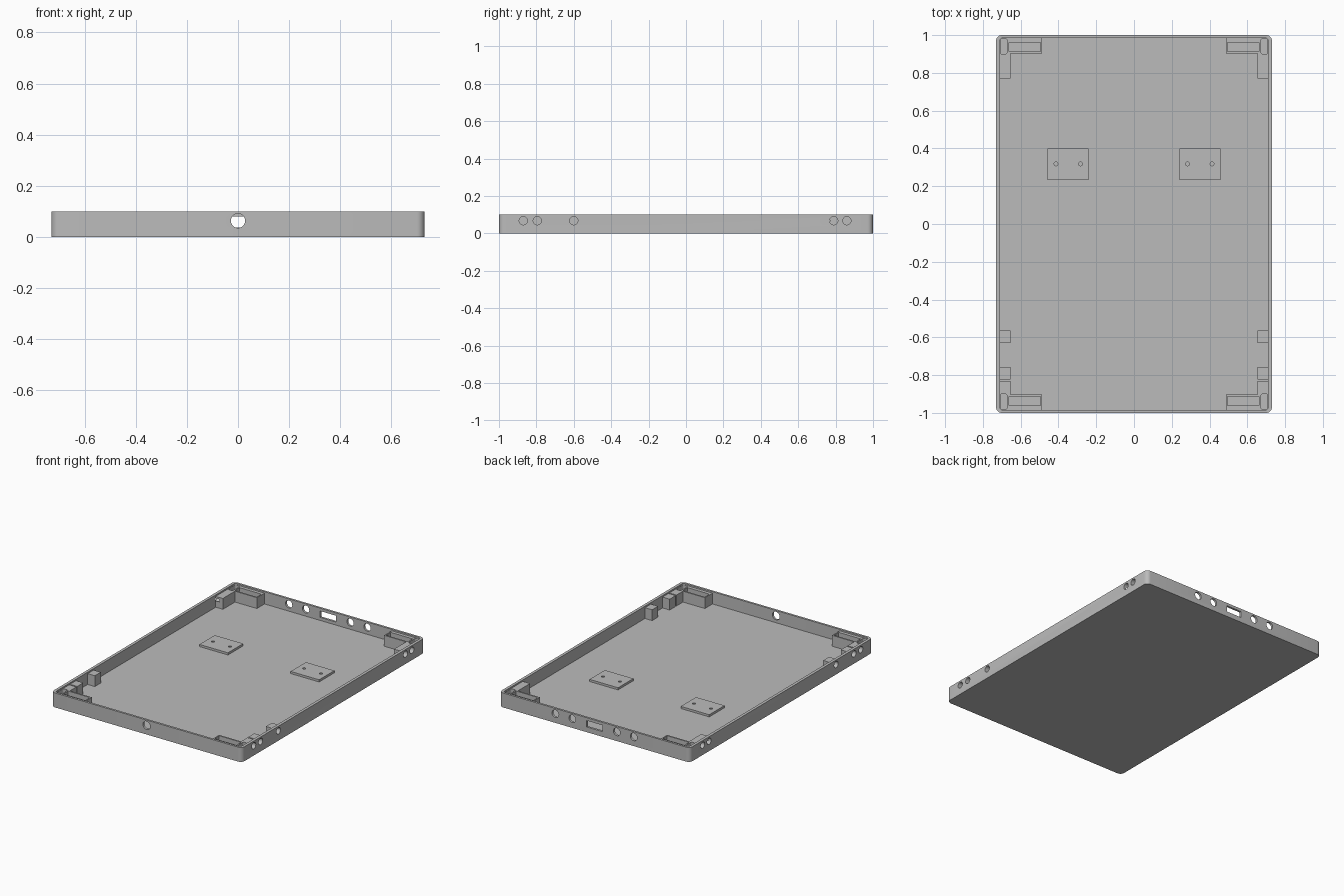
import bpy, bmesh, math
from mathutils import Matrix

if "Cube" in bpy.data.objects:
    bpy.data.objects.remove(bpy.data.objects["Cube"], do_unlink=True)

HX, HY, H = 0.73, 1.0, 0.10        # half width, half length, height
WX, WY = 0.71, 0.985               # inner wall faces
FLOOR, LEDGE = 0.015, 0.09         # floor top, mounting block top

grey = bpy.data.materials.new("plain grey")
grey.use_nodes = True
colour = (0.5, 0.5, 0.5, 1)
grey.diffuse_color = colour
grey.node_tree.nodes["Principled BSDF"].inputs["Base Color"].default_value = colour


def prism(bm, x0, x1, y0, y1, z0, z1, r=0.0, seg=6):
    """Upright box with optional rounded vertical corners."""
    pts = []
    corners = [(x1 - r, y1 - r), (x0 + r, y1 - r), (x0 + r, y0 + r), (x1 - r, y0 + r)]
    for i, (cx, cy) in enumerate(corners):
        for k in range(seg + 1 if r else 1):
            a = math.pi / 2 * (i + k / seg)
            pts.append((cx + r * math.cos(a), cy + r * math.sin(a), z0))
    face = bm.faces.new([bm.verts.new(p) for p in pts])
    top = bmesh.ops.extrude_face_region(bm, geom=[face])["geom"]
    verts = [v for v in top if isinstance(v, bmesh.types.BMVert)]
    bmesh.ops.translate(bm, verts=verts, vec=(0, 0, z1 - z0))


def bore(bm, centre, axis, r, depth):
    """Round hole cutter along one axis."""
    turn = {"x": Matrix.Rotation(math.pi / 2, 4, "Y"),
            "y": Matrix.Rotation(math.pi / 2, 4, "X"), "z": Matrix()}[axis]
    bmesh.ops.create_cone(bm, cap_ends=True, segments=32, radius1=r, radius2=r,
                          depth=depth, matrix=Matrix.Translation(centre) @ turn)


def make(name, bm):
    bmesh.ops.recalc_face_normals(bm, faces=bm.faces)
    mesh = bpy.data.meshes.new(name)
    bm.to_mesh(mesh)
    bm.free()
    ob = bpy.data.objects.new(name, mesh)
    bpy.context.collection.objects.link(ob)
    mesh.materials.append(grey)
    return ob


def box(name, *dims):
    bm = bmesh.new()
    prism(bm, *dims)
    return make(name, bm)


def boolean(ob, other, operation="DIFFERENCE"):
    mod = ob.modifiers.new("cut", "BOOLEAN")
    mod.operation, mod.object, mod.solver = operation, other, "EXACT"
    graph = bpy.context.evaluated_depsgraph_get()
    mesh = bpy.data.meshes.new_from_object(ob.evaluated_get(graph))
    ob.modifiers.clear()
    ob.data = mesh


def side_span(s, a, b):
    return (a, b) if s > 0 else (-b, -a)


# Cutters: cable holes, rear slot, corner pockets, pad screw holes
bm = bmesh.new()
for s in (-1, 1):
    for y in (-0.87, -0.795, -0.60, 0.79, 0.86):
        bore(bm, (s * 0.715, y, 0.068), "x", 0.022, 0.07)
    for x in (0.17, 0.30):
        bore(bm, (s * x, 1.0, 0.063), "y", 0.026, 0.08)
    for y in (-1, 1):
        prism(bm, *side_span(s, 0.495, 0.663), *side_span(y, 0.912, 0.962), 0.03, 0.12)
        prism(bm, *side_span(s, 0.672, 0.708), *side_span(y, 0.90, 0.982), 0.05, 0.12, 0.01)
    for x in (0.283, 0.413):
        bore(bm, (s * x, 0.318, 0.026), "z", 0.01, 0.02)
bore(bm, (0, -1.0, 0.063), "y", 0.028, 0.08)
prism(bm, -0.06, 0.06, 0.95, 1.05, 0.036, 0.08)
holes = make("hole_cutter", bm)
holes.hide_render = True

# Tray shell: rounded slab with a hollowed inside
tray = box("tray_shell", -HX, HX, -HY, HY, 0, H, 0.03)
cavity = box("cavity_cutter", -WX, WX, -WY, WY, FLOOR, 0.2, 0.015)
cavity.hide_render = True
boolean(tray, cavity)
parts = [tray]

# Mounting blocks along the walls and in the corners
LOW, OUT = FLOOR - 0.005, 0.008
for s, side in ((-1, "right"), (1, "left")):
    xs = side_span(s, 0.655, WX + OUT)
    parts.append(box(f"{side}_wall_block", *xs, -0.63, -0.565, LOW, LEDGE))
    parts.append(box(f"{side}_front_block", *xs, -0.823, -0.757, LOW, LEDGE))
    for e, end, reach in ((-1, "front", 0.832), (1, "rear", 0.77)):
        bracket = box(f"{side}_{end}_corner_bracket", *side_span(s, 0.487, WX + OUT),
                      *side_span(e, 0.902, WY + OUT), LOW, LEDGE)
        leg = box("bracket_leg", *xs, *side_span(e, reach, 0.95), LOW, LEDGE)
        boolean(bracket, leg, "UNION")
        bpy.data.objects.remove(leg, do_unlink=True)
        parts.append(bracket)
    # Raised mounting pad on the floor
    parts.append(box(f"{side}_floor_pad", *side_span(s, 0.24, 0.458), 0.233, 0.40, LOW, 0.03))

# Cut all openings and finish shading
for ob in parts:
    boolean(ob, holes)
for cutter in (holes, cavity):
    bpy.data.objects.remove(cutter, do_unlink=True)
bpy.ops.object.select_all(action="DESELECT")
for ob in parts:
    ob.select_set(True)
bpy.context.view_layer.objects.active = tray
bpy.ops.object.shade_smooth_by_angle(angle=math.radians(30))
